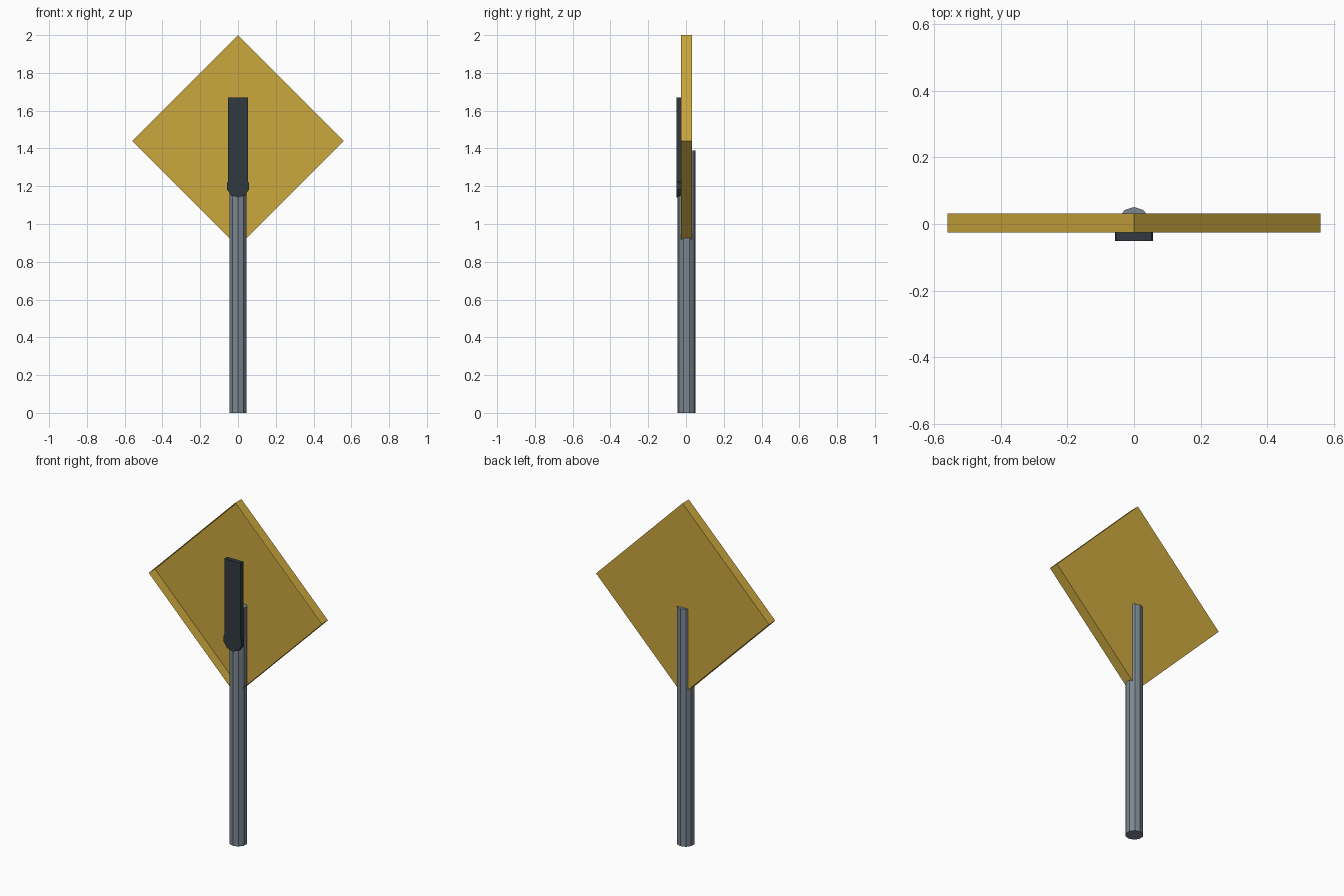
import bpy, bmesh, math
from mathutils import Matrix

if "Cube" in bpy.data.objects:
    bpy.data.objects.remove(bpy.data.objects["Cube"])


def material(name, rgb):
    m = bpy.data.materials.new(name)
    m.diffuse_color = (*rgb, 1)
    m.use_nodes = True
    m.node_tree.nodes["Principled BSDF"].inputs["Base Color"].default_value = m.diffuse_color
    return m


GOLD = material("gold yellow", (0.60, 0.39, 0.048))
GREY = material("steel grey", (0.20, 0.24, 0.28))
DARK = material("charcoal", (0.030, 0.042, 0.051))


def finish(name, bm, mat):
    bmesh.ops.recalc_face_normals(bm, faces=bm.faces)
    me = bpy.data.meshes.new(name)
    bm.to_mesh(me)
    bm.free()
    me.materials.append(mat)
    ob = bpy.data.objects.new(name, me)
    bpy.context.collection.objects.link(ob)
    return ob


def ring(n, r, start):
    """Points of a regular polygon, first one at the start angle."""
    return [(r * math.cos(start + math.tau * i / n),
             r * math.sin(start + math.tau * i / n)) for i in range(n)]


def prism(name, points, lo, hi, mat, along_y=False, open_front=False):
    """Extrude a profile along z, or an x-z profile along y."""
    bm = bmesh.new()
    place = (lambda p, d: (p[0], d, p[1])) if along_y else (lambda p, d: (p[0], p[1], d))
    a = [bm.verts.new(place(p, lo)) for p in points]
    b = [bm.verts.new(place(p, hi)) for p in points]
    n = len(points)
    for i in range(n):
        j = (i + 1) % n
        bm.faces.new((a[i], a[j], b[j], b[i]))
    if not open_front:
        bm.faces.new(a[::-1])
    bm.faces.new(b)
    return finish(name, bm, mat)


# ten-sided post, a corner pointing front and back
post = [(x, y + 0.0025) for x, y in ring(10, 0.0485, math.pi / 2)]
prism("post", post, 0, 1.39, GREY)

# diamond sign: a shallow tray, closed at the back and open at the front
diamond = [(x, z + 1.44) for x, z in ring(4, 0.56, 0)]
prism("sign_panel", diamond, -0.026, 0.032, GOLD, along_y=True, open_front=True)

# dark marking in front of the post: upright bar with a round lower end
bar = [(-0.053, 1.2), (0.053, 1.2), (0.053, 1.67), (-0.053, 1.67)]
prism("marking_bar", bar, -0.051, -0.025, DARK, along_y=True)
dot = [(x, z + 1.2) for x, z in ring(10, 0.06, math.pi / 2)]
prism("marking_round_end", dot, -0.051, -0.025, DARK, along_y=True)
